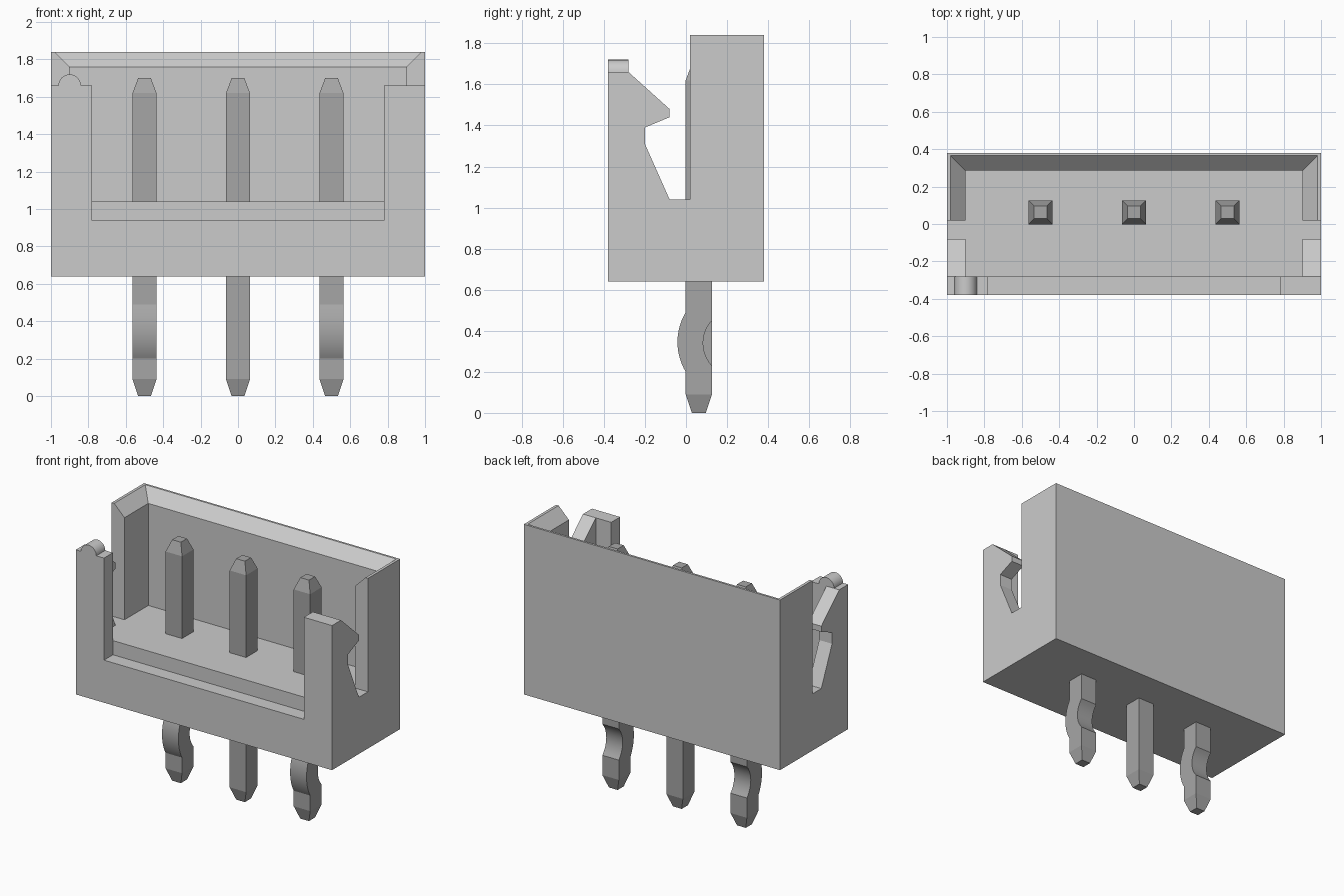
import bpy, bmesh, math

cube = bpy.data.objects.get("Cube")
if cube:
    bpy.data.objects.remove(cube, do_unlink=True)


def material(name, value):
    m = bpy.data.materials.new(name)
    m.use_nodes = True
    col = (value, value, value, 1)
    m.diffuse_color = col
    m.node_tree.nodes["Principled BSDF"].inputs["Base Color"].default_value = col
    return m


PLASTIC = material("light grey plastic", 0.60)
METAL = material("grey metal", 0.38)


def loft(name, rings, mat):
    """Closed solid through a list of rings with equal point counts."""
    bm = bmesh.new()
    vr = [[bm.verts.new(p) for p in r] for r in rings]
    n = len(vr[0])
    bm.faces.new(vr[0])
    bm.faces.new(vr[-1])
    for a, b in zip(vr, vr[1:]):
        for i in range(n):
            j = (i + 1) % n
            bm.faces.new((a[i], a[j], b[j], b[i]))
    bmesh.ops.recalc_face_normals(bm, faces=bm.faces)
    me = bpy.data.meshes.new(name)
    bm.to_mesh(me)
    bm.free()
    me.materials.append(mat)
    ob = bpy.data.objects.new(name, me)
    bpy.context.collection.objects.link(ob)
    return ob


def prism_x(name, profile, x0, x1, mat):
    """Extrude a (y, z) profile along x."""
    return loft(name, [[(x, y, z) for y, z in profile] for x in (x0, x1)], mat)


def rect(x, y0, y1, z):
    return [(-x, y0, z), (x, y0, z), (x, y1, z), (-x, y1, z)]


def smooth(ob, angle):
    bpy.ops.object.select_all(action="DESELECT")
    ob.select_set(True)
    bpy.context.view_layer.objects.active = ob
    bpy.ops.object.shade_smooth_by_angle(angle=math.radians(angle))


def cut(ob, cutter):
    mod = ob.modifiers.new("cut", "BOOLEAN")
    mod.operation = "DIFFERENCE"
    mod.solver = "EXACT"
    mod.object = cutter
    bpy.context.view_layer.update()
    dg = bpy.context.evaluated_depsgraph_get()
    me = bpy.data.meshes.new_from_object(ob.evaluated_get(dg))
    ob.modifiers.clear()
    ob.data = me
    bpy.data.objects.remove(cutter, do_unlink=True)


# Housing: side outline with the hooked latch notch, extruded over the full width
side = [(-0.38, 0.64), (0.38, 0.64), (0.38, 1.84), (0.02, 1.84), (0.02, 1.04),
        (-0.08, 1.04), (-0.20, 1.31), (-0.20, 1.39), (-0.08, 1.44),
        (-0.08, 1.48), (-0.28, 1.66), (-0.38, 1.66)]
housing = prism_x("housing", side, -1, 1, PLASTIC)

# Hollow with a flared rim
cavity = loft("cavity_cutter", [rect(0.9, -0.28, 0.285, 1.04),
                                rect(0.9, -0.28, 0.285, 1.76),
                                rect(0.985, -0.28, 0.37, 1.845),
                                rect(0.985, -0.28, 0.37, 2.0)], PLASTIC)
cut(housing, cavity)

# Wide front opening with a step down to the lower sill
opening = [(-0.5, 0.94), (-0.28, 0.94), (-0.28, 1.04), (-0.15, 1.04),
           (-0.15, 2.0), (-0.5, 2.0)]
cut(housing, prism_x("opening_cutter", opening, -0.78, 0.78, PLASTIC))

# Rounded marker on top of the right front post
arc = [(-0.9 + 0.06 * math.cos(math.pi * i / 16), 1.66 + 0.06 * math.sin(math.pi * i / 16))
       for i in range(17)]
marker = loft("pin_one_marker", [[(x, y, z) for x, z in arc] for y in (-0.38, -0.28)], PLASTIC)
smooth(marker, 30)


def bow(z, z0, z1, depth):
    """Height of a circular arc of given depth over the span z0..z1."""
    if not z0 < z < z1:
        return 0.0
    h = (z1 - z0) / 2
    r = (h * h + depth * depth) / (2 * depth)
    return math.sqrt(r * r - (z - (z0 + z1) / 2) ** 2) - (r - depth)


def pin(name, x, kinked):
    c, w, tip = 0.0625, 0.064, 0.034
    bends = [0.20, 0.215] + [0.23 + 0.22 * i / 12 for i in range(13)] + [0.47, 0.49]
    levels = [(0, tip), (0.09, w)] + ([(z, w) for z in bends] if kinked else [])
    levels += [(1.62, w), (1.70, tip)]
    rings = []
    for z, r in levels:
        f = bow(z, 0.20, 0.49, 0.04) if kinked else 0
        b = bow(z, 0.23, 0.45, 0.043) if kinked else 0
        rings.append([(x - r, c - r - f, z), (x + r, c - r - f, z),
                      (x + r, c + r - b, z), (x - r, c + r - b, z)])
    smooth(loft(name, rings, METAL), 15)


# Contact pins; the outer two have a retaining kink
pin("right_pin", -0.5, True)
pin("middle_pin", 0.0, False)
pin("left_pin", 0.5, True)
